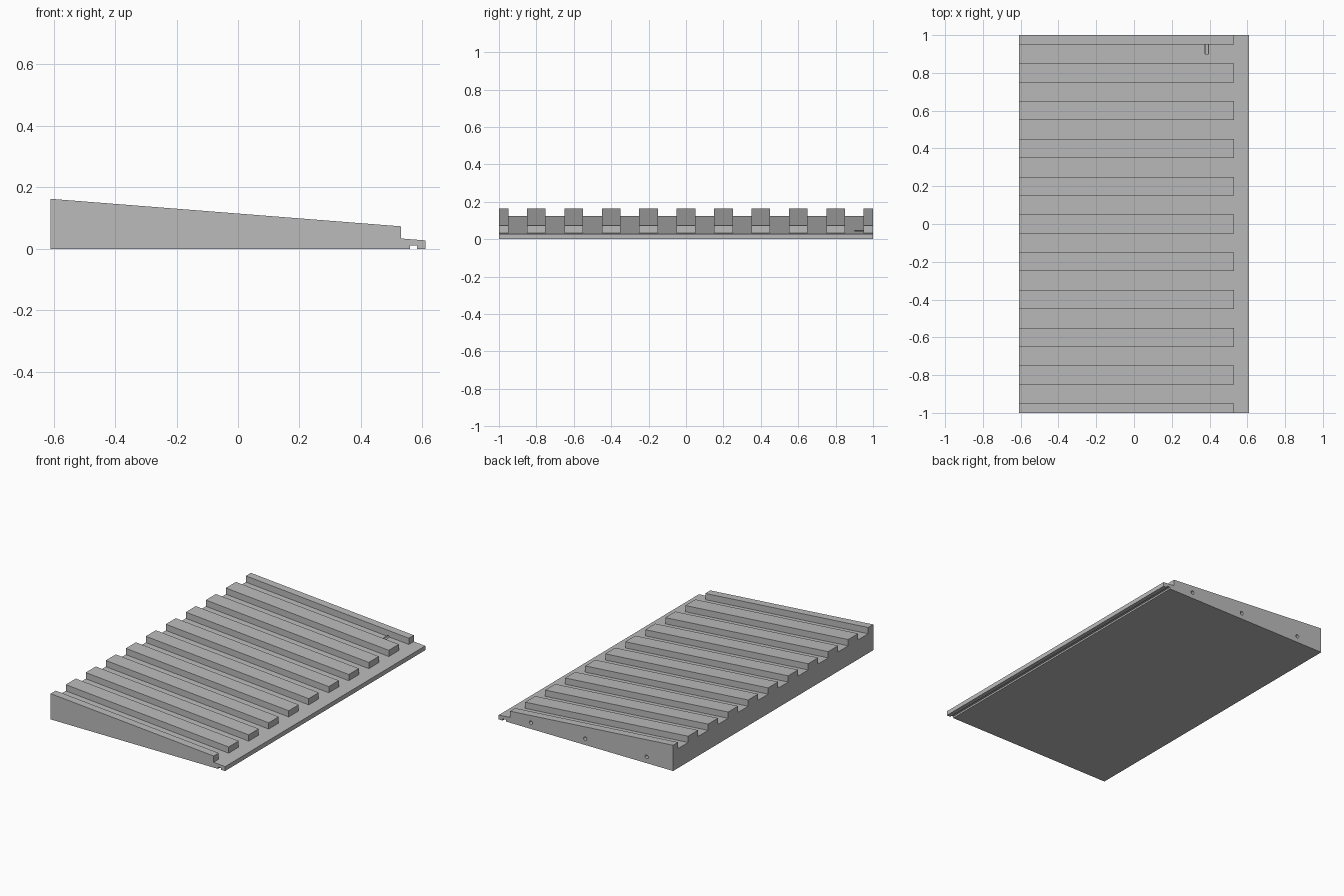
import bpy, bmesh, math
from mathutils import Matrix

if "Cube" in bpy.data.objects:
    bpy.data.objects.remove(bpy.data.objects["Cube"])

L, STEP = 0.61, 0.53                      # half length, front end of the ribs


def deck(x):                              # height of the sloping deck
    return 0.0755 - 0.0785 * x


def rib_top(x):
    return 0.115 - 0.0785 * x


def prism(bm, profile, y0, y1):
    """Extrude an x/z outline from y0 to y1."""
    face = bm.faces.new([bm.verts.new((x, y0, z)) for x, z in profile])
    new = bmesh.ops.extrude_face_region(bm, geom=[face])["geom"]
    verts = [v for v in new if isinstance(v, bmesh.types.BMVert)]
    bmesh.ops.translate(bm, verts=verts, vec=(0, y1 - y0, 0))


def finish(bm, name):
    bmesh.ops.recalc_face_normals(bm, faces=bm.faces)
    mesh = bpy.data.meshes.new(name)
    bm.to_mesh(mesh)
    bm.free()
    obj = bpy.data.objects.new(name, mesh)
    bpy.context.collection.objects.link(obj)
    return obj


grey = bpy.data.materials.new("grey")
grey.diffuse_color = (0.5, 0.5, 0.5, 1)
grey.use_nodes = True
grey.node_tree.nodes["Principled BSDF"].inputs["Base Color"].default_value = grey.diffuse_color

# Wedge with stepped front lip and a groove under the lip
bm = bmesh.new()
prism(bm, [(-L, 0), (0.56, 0), (0.56, 0.011), (0.583, 0.011), (0.583, 0), (L, 0),
           (L, deck(L)), (STEP, deck(STEP)), (STEP, rib_top(STEP)), (-L, rib_top(-L))], -1, 1)
ramp = finish(bm, "ribbed_ramp")
ramp.data.materials.append(grey)

# Channels between the ribs
bm = bmesh.new()
for i in range(10):
    y = -0.9 + 0.2 * i
    prism(bm, [(-0.7, deck(-0.7)), (STEP, deck(STEP)), (0.58, 0.3), (-0.7, 0.3)], y - 0.05, y + 0.05)
channels = finish(bm, "channel_cutter")

# Blind peg holes in the back side
bm = bmesh.new()
for x in (-0.425, 0.005, 0.385):
    place = Matrix.Translation((x, 1.0, 0.04)) @ Matrix.Rotation(math.pi / 2, 4, "X")
    bmesh.ops.create_cone(bm, cap_ends=True, segments=24, radius1=0.0115, radius2=0.0115,
                          depth=0.2, matrix=place)
holes = finish(bm, "peg_hole_cutter")

for cutter in (channels, holes):
    cutter.hide_render = True
    cutter.hide_set(True)
    mod = ramp.modifiers.new(cutter.name, "BOOLEAN")
    mod.operation, mod.solver, mod.object = "DIFFERENCE", "EXACT", cutter

# Smooth hole walls, sharp elsewhere
bpy.context.view_layer.objects.active = ramp
ramp.select_set(True)
for mod in list(ramp.modifiers):
    bpy.ops.object.modifier_apply(modifier=mod.name)
bpy.ops.object.shade_smooth_by_angle(angle=math.radians(30))
for cutter in (channels, holes):
    bpy.data.objects.remove(cutter)
